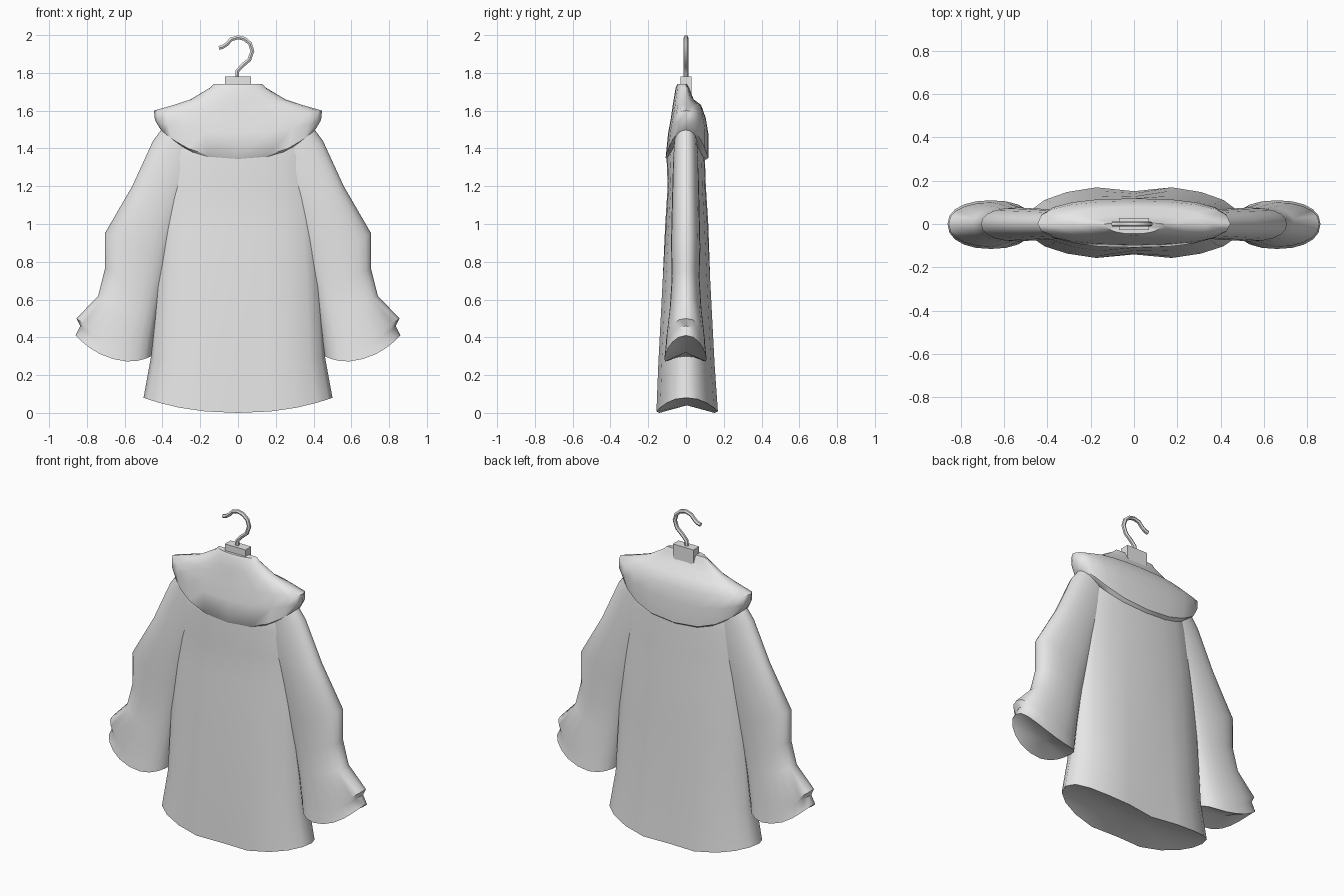
import bpy, bmesh, math
from mathutils import Vector

cube = bpy.data.objects.get("Cube")
if cube:
    bpy.data.objects.remove(cube, do_unlink=True)

SIDES = 20
grey = bpy.data.materials.new("light_grey")
grey.use_nodes = True
colour = (0.8, 0.8, 0.8, 1)
grey.diffuse_color = colour
grey.node_tree.nodes["Principled BSDF"].inputs["Base Color"].default_value = colour


def finish(name, bm, angle=50):
    bmesh.ops.recalc_face_normals(bm, faces=bm.faces[:])
    mesh = bpy.data.meshes.new(name)
    bm.to_mesh(mesh)
    bm.free()
    mesh.materials.append(grey)
    obj = bpy.data.objects.new(name, mesh)
    bpy.context.collection.objects.link(obj)
    bpy.ops.object.select_all(action='DESELECT')
    obj.select_set(True)
    bpy.context.view_layer.objects.active = obj
    bpy.ops.object.shade_smooth_by_angle(angle=math.radians(angle))
    return obj


def ring(a, b, front, back, sag=0, dent=0, power=0.9):
    """Flattened oval between two (x, z) ends, drooping at front and back."""
    pts = []
    for i in range(SIDES):
        t = math.tau * i / SIDES
        c, s = math.cos(t), math.sin(t)
        k = math.copysign(abs(c) ** power, c)
        x = (a[0] + b[0]) / 2 + (a[0] - b[0]) / 2 * k
        z = (a[1] + b[1]) / 2 + (a[1] - b[1]) / 2 * k - sag * s * s
        y = math.copysign(abs(s) ** power, s) * (back if s > 0 else front)
        y *= 1 - dent * math.exp(-(x / 0.1) ** 2)
        pts.append(Vector((x, y, z)))
    return pts


def loft(name, rings):
    bm = bmesh.new()
    loops = [[bm.verts.new(p) for p in r] for r in rings]
    for lo, hi in zip(loops, loops[1:]):
        for i in range(SIDES):
            j = (i + 1) % SIDES
            bm.faces.new((lo[i], lo[j], hi[j], hi[i]))
    # close both ends with a fan
    for loop in (loops[0], loops[-1]):
        mid = bm.verts.new(sum((v.co for v in loop), Vector()) / SIDES)
        for i in range(SIDES):
            bm.faces.new((loop[i], loop[(i + 1) % SIDES], mid))
    return finish(name, bm)


def level(z, half, front, back, sag=0, dent=0, power=0.9):
    return ring((half, z), (-half, z), front, back, sag, dent, power)


# flared body with a drooping hem
loft("body", [
    level(0.08, 0.50, 0.165, 0.178, 0.08, 0.15),
    level(0.30, 0.46, 0.155, 0.160, 0.05, 0.12),
    level(0.70, 0.44, 0.130, 0.135, 0, 0.06),
    level(1.00, 0.42, 0.110, 0.118),
    level(1.20, 0.40, 0.097, 0.105),
    level(1.35, 0.38, 0.103, 0.100),
    level(1.47, 0.35, 0.090, 0.090),
    level(1.56, 0.28, 0.060, 0.070),
])

# shoulder cape with an overhanging lip
loft("shoulder_cape", [
    level(1.45, 0.35, 0.090, 0.090, 0.12, 0, 0.8),
    level(1.50, 0.41, 0.108, 0.118, 0.15, 0, 0.8),
    level(1.55, 0.44, 0.095, 0.118, 0.07, 0, 0.8),
    level(1.60, 0.445, 0.080, 0.105, 0.04, 0, 0.8),
    level(1.63, 0.34, 0.070, 0.080),
    level(1.66, 0.25, 0.065, 0.040),
    level(1.72, 0.15, 0.055, 0.018),
    level(1.74, 0.13, 0.045, 0.005),
])

# sleeves: outer end, inner end, half depth, droop
sleeve = [
    ((0.39, 1.52), (0.20, 1.40), 0.060, 0),
    ((0.45, 1.44), (0.22, 1.25), 0.068, 0),
    ((0.56, 1.20), (0.30, 1.05), 0.074, 0),
    ((0.705, 0.95), (0.36, 0.80), 0.080, 0),
    ((0.705, 0.76), (0.40, 0.65), 0.076, 0),
    ((0.74, 0.62), (0.43, 0.50), 0.086, 0.01),
    ((0.855, 0.50), (0.45, 0.36), 0.105, 0.04),
    ((0.835, 0.46), (0.455, 0.33), 0.108, 0.05),
    ((0.86, 0.41), (0.46, 0.30), 0.115, 0.07),
]
for side, label in ((1, "left"), (-1, "right")):
    loft(label + "_sleeve", [
        ring((a[0] * side, a[1]), (b[0] * side, b[1]), d, d * 0.95, sag)
        for a, b, d, sag in sleeve])

# pointed block at the neck of the hanger
bm = bmesh.new()
outline = [(-0.07, 1.78), (0.07, 1.78), (0.07, 1.70), (0, 1.64), (-0.07, 1.70)]
face = bm.faces.new([bm.verts.new((x, -0.028, z)) for x, z in outline])
out = bmesh.ops.extrude_face_region(bm, geom=[face])
bmesh.ops.translate(bm, vec=(0, 0.056, 0),
                    verts=[g for g in out["geom"] if isinstance(g, bmesh.types.BMVert)])
finish("hanger_block", bm, 30)

# bent wire hook
path = [(-0.005, 1.77), (-0.003, 1.81), (0.025, 1.84), (0.06, 1.87), (0.076, 1.915),
        (0.064, 1.955), (0.035, 1.98), (0, 1.988), (-0.035, 1.978),
        (-0.06, 1.952), (-0.08, 1.938), (-0.1, 1.932)]
curve = bpy.data.curves.new("hanger_hook", 'CURVE')
curve.dimensions = '3D'
curve.bevel_depth = 0.012
curve.bevel_resolution = 1
curve.use_fill_caps = True
line = curve.splines.new('POLY')
line.points.add(len(path) - 1)
for p, (x, z) in zip(line.points, path):
    p.co = (x, 0, z, 1)
curve.materials.append(grey)
hook = bpy.data.objects.new("hanger_hook", curve)
bpy.context.collection.objects.link(hook)
bpy.ops.object.select_all(action='DESELECT')
hook.select_set(True)
bpy.context.view_layer.objects.active = hook
bpy.ops.object.convert(target='MESH')
bpy.ops.object.shade_smooth_by_angle(angle=math.radians(50))
